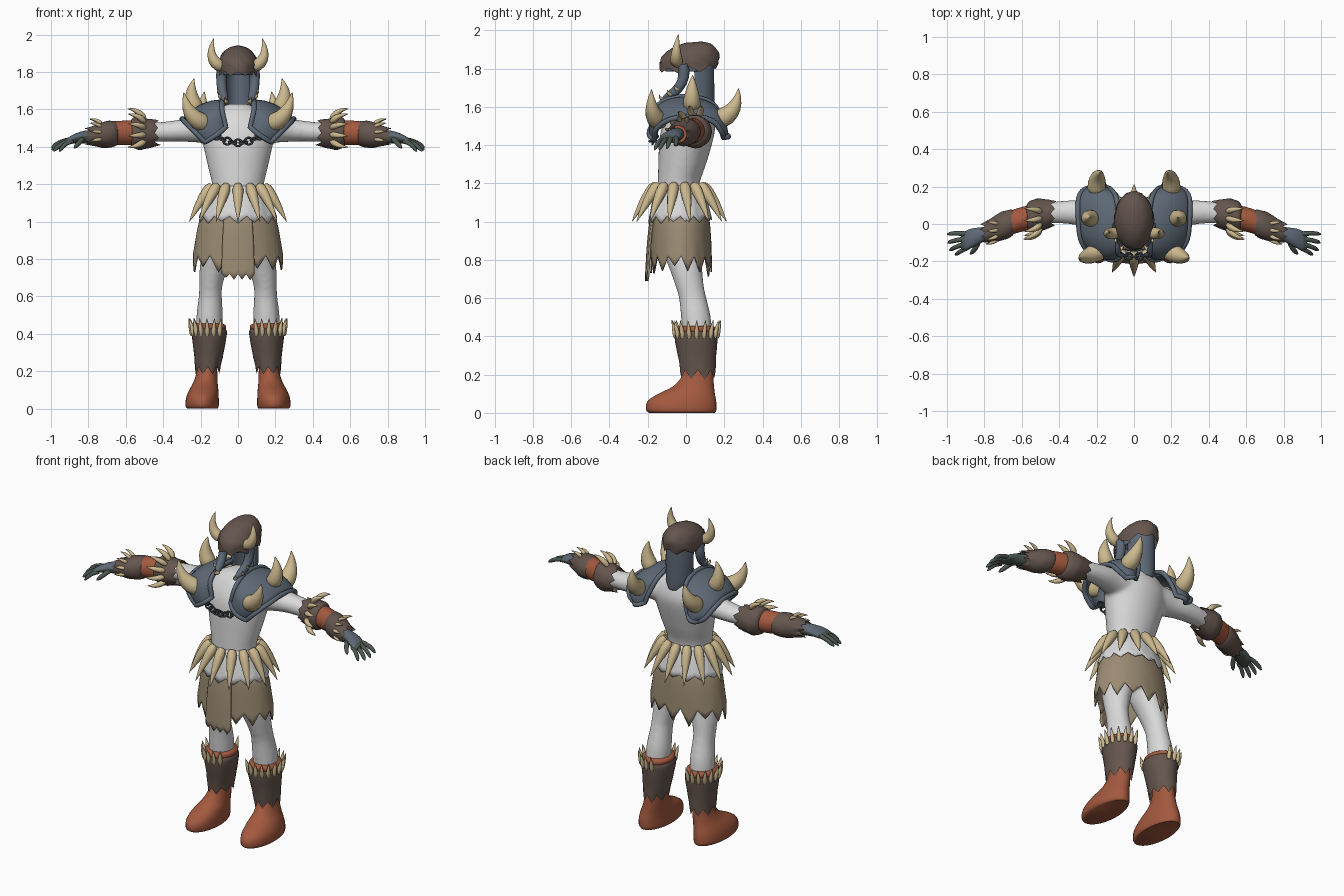
import bpy, bmesh, math, random
from math import cos, sin, pi, radians
from mathutils import Vector

random.seed(4)
old = bpy.data.objects.get("Cube")
if old:
    bpy.data.objects.remove(old)


def material(name, *rgb):
    m = bpy.data.materials.new(name)
    m.use_nodes = True
    m.diffuse_color = (*rgb, 1)
    m.node_tree.nodes["Principled BSDF"].inputs["Base Color"].default_value = (*rgb, 1)
    return m


PALE = material("pale grey", .7, .7, .7)
TAN = material("tan cloth", .33, .26, .17)
BONE = material("bone", .6, .48, .27)
FUR = material("brown fur", .13, .092, .076)
RUST = material("rust leather", .37, .1, .05)
STEEL = material("blue grey steel", .11, .14, .18)
GLOVE = material("dark green grey", .075, .1, .085)
CHAIN = material("dark chain", .06, .07, .08)


def finish(name, verts, faces, mat, mirror=False, thick=0, angle=45):
    me = bpy.data.meshes.new(name)
    me.from_pydata([tuple(v) for v in verts], [], faces)
    bm = bmesh.new()
    bm.from_mesh(me)
    bmesh.ops.recalc_face_normals(bm, faces=bm.faces)
    bm.to_mesh(me)
    bm.free()
    me.materials.append(mat)
    ob = bpy.data.objects.new(name, me)
    bpy.context.collection.objects.link(ob)
    bpy.ops.object.select_all(action='DESELECT')
    ob.select_set(True)
    bpy.context.view_layer.objects.active = ob
    bpy.ops.object.shade_smooth_by_angle(angle=radians(angle))
    if thick:
        ob.modifiers.new("Thickness", 'SOLIDIFY').thickness = thick
    if mirror:
        ob.modifiers.new("Mirror", 'MIRROR').use_mirror_merge = False
    return ob


def smooth_path(st, k=3):
    """Catmull-Rom interpolation through tuples of any length."""
    out = []
    for i in range(len(st) - 1):
        p = [st[max(i - 1, 0)], st[i], st[i + 1], st[min(i + 2, len(st) - 1)]]
        for j in range(k):
            t = j / k
            out.append([b + .5 * t * (c - a + t * (2*a - 5*b + 4*c - d + t * (3*(b - c) + d - a)))
                        for a, b, c, d in zip(*p)])
    return out + [list(st[-1])]


def loft(name, st, mat, axis='z', n=32, arc=None, jag=0, fuzz=0, caps=True, tilt=0, **kw):
    """Elliptic rings (position, centre 1, centre 2, radius 1, radius 2); jag tears the last ring."""
    rings = smooth_path(st)
    cols = n + 1 if arc else n
    a0, a1 = [radians(a) for a in arc] if arc else (0, 2 * pi)
    down = 1 if rings[-1][0] > rings[0][0] else -1
    teeth = [random.uniform(.45, 1) for _ in range(n // 4 + 1)]
    verts, faces = [], []
    for k, (t, c1, c2, r1, r2) in enumerate(rings):
        for i in range(cols):
            a = a0 + (a1 - a0) * i / n
            f = 1 + random.uniform(-fuzz, fuzz)
            pull = max(0, k - len(rings) + 4) / 3
            tt = t + down * jag * pull * teeth[i // 4] * (0, .5, 1, .5)[i % 4]
            u, v = c1 + r1 * f * cos(a), c2 + r2 * f * sin(a)
            verts.append((u, v, tt + tilt * v) if axis == 'z' else (tt, u, v))
    for k in range(len(rings) - 1):
        for i in range(n):
            j = (i + 1) % cols
            faces.append((k*cols + i, k*cols + j, (k+1)*cols + j, (k+1)*cols + i))
    if caps and not arc:
        faces.append(tuple(range(n)))
        if not jag:
            faces.append(tuple(range(len(verts) - n, len(verts))))
    return finish(name, verts, faces, mat, **kw)


SPIKE = (.7, 1, .98, .88, .74, .55, .32, .04)
FINGER = (.9, 1, .95, .9, .9, .85, .75, .3)


def horns(name, items, mat, shape=SPIKE, n=10, **kw):
    """Bent tapering tubes: (base, control, tip, radius)."""
    verts, faces = [], []
    for b, c, t, r in items:
        b, c, t = Vector(b), Vector(c), Vector(t)
        side = (b - c).cross(t - c)
        side = side.normalized() if side.length > 1e-5 else (t - b).orthogonal().normalized()
        o = len(verts)
        for k, w in enumerate(shape):
            s = k / (len(shape) - 1)
            p = b * (1-s)**2 + c * 2*s*(1-s) + t * s*s
            d = ((c - b) * (1-s) + (t - c) * s).normalized()
            up = d.cross(side)
            verts += [p + (side * cos(2*pi*i/n) + up * sin(2*pi*i/n)) * r * w for i in range(n)]
        for k in range(len(shape) - 1):
            faces += [(o + k*n + i, o + k*n + (i+1) % n, o + (k+1)*n + (i+1) % n, o + (k+1)*n + i)
                      for i in range(n)]
        faces += [tuple(range(o, o + n)), tuple(range(len(verts) - n, len(verts)))]
    return finish(name, verts, faces, mat, angle=60, **kw)


# Body: torso, arms and legs fused into one smooth skin
torso = loft("body", [(.88, -.02, 0, .14, .11), (1.05, -.03, 0, .15, .12), (1.18, -.04, 0, .137, .108),
                      (1.3, -.02, 0, .162, .125), (1.42, 0, 0, .188, .14), (1.5, .015, 0, .195, .138),
                      (1.57, .025, 0, .165, .11), (1.61, .03, 0, .1, .08), (1.63, .03, 0, .05, .05)], PALE)
for v in torso.data.vertices:   # ring centres run along y
    v.co.y, v.co.x = v.co.y + (c := 0), v.co.x
torso.data.clear_geometry()
bpy.data.objects.remove(torso)
torso = loft("body", [(.88, 0, -.02, .14, .11), (1.05, 0, -.03, .15, .12), (1.18, 0, -.04, .137, .108),
                      (1.3, 0, -.02, .162, .125), (1.42, 0, 0, .188, .14), (1.5, 0, .015, .195, .138),
                      (1.57, 0, .025, .165, .11), (1.61, 0, .03, .1, .08), (1.63, 0, .03, .05, .05)], PALE)
arm = loft("arm", [(.08, .03, 1.5, .1, .085), (.2, .04, 1.5, .085, .078), (.3, .06, 1.488, .068, .06),
                   (.42, .062, 1.48, .058, .052), (.56, .045, 1.475, .05, .05)], PALE, axis='x')
leg = loft("leg", [(.97, .08, -.02, .075, .1), (.85, .105, -.02, .085, .1), (.75, .13, .0, .075, .085),
                   (.66, .145, .02, .062, .074), (.6, .148, .035, .062, .072), (.5, .152, .052, .07, .078),
                   (.4, .155, .058, .068, .075), (.25, .16, .06, .045, .06)], PALE)
for ob in (torso, arm, leg):
    ob.select_set(True)
bpy.context.view_layer.objects.active = torso
bpy.ops.object.join()
torso.modifiers.new("Mirror", 'MIRROR').use_mirror_merge = False
skin = torso.modifiers.new("Fuse", 'REMESH')
skin.mode, skin.voxel_size, skin.use_smooth_shade = 'VOXEL', .012, True
torso.modifiers.new("Soften", 'SMOOTH').iterations = 6

# Boots with fur cuffs, rust rims and a row of teeth
loft("boots", [(0, .19, -.02, .08, .172), (.015, .192, -.025, .089, .184), (.06, .19, -.022, .087, .18),
               (.1, .183, .003, .078, .148), (.14, .174, .04, .065, .106), (.2, .166, .062, .055, .08),
               (.28, .163, .065, .05, .07)], RUST, mirror=True)
loft("boot_cuffs", [(.425, .153, .054, .088, .106), (.4, .153, .053, .094, .113), (.3, .156, .058, .08, .1),
                    (.225, .162, .062, .067, .092)], FUR, jag=.055, fuzz=.015, mirror=True)
loft("boot_rims", [(.415, .153, .054, .075, .09), (.425, .153, .054, .088, .102),
                   (.445, .153, .054, .088, .102), (.455, .153, .054, .072, .085)], RUST, mirror=True)


def ring_horns(cx, cy, r, reach, z, radius, angles):
    """Horns round an ellipse: r, reach are (x, y) radii; z is (base, control, tip)."""
    out = []
    for a in angles:
        c, s = cos(radians(a)), sin(radians(a))
        p = [(cx + c * (r[0] + f * reach), cy + s * (r[1] + f * reach), h) for f, h in zip((0, .45, 1), z)]
        out.append((*p, radius))
    return out


horns("boot_teeth", ring_horns(.153, .054, (.09, .107), .022, (.39, .44, .485), .013, range(-125, 126, 21)),
      BONE, n=8, mirror=True)

# Waist: pale ragged band, torn skirt, front flap and hanging horns
loft("waist_band", [(1.19, 0, -.035, .14, .114), (1.12, 0, -.032, .172, .142), (1.03, 0, -.03, .208, .166)],
     PALE, n=56, jag=.04, caps=False, thick=.008)
loft("skirt", [(1.09, 0, -.03, .165, .135), (1.0, 0, -.028, .208, .152), (.9, 0, -.026, .228, .158),
               (.82, 0, -.025, .242, .162)], TAN, n=56, jag=.11, caps=False, thick=.008)
loft("skirt_flap", [(1.03, 0, -.03, .2, .155), (.95, 0, -.03, .215, .168), (.83, 0, -.03, .23, .178),
                    (.72, 0, -.03, .235, .184)], TAN, n=16, arc=(-112, -68), jag=.04, thick=.01)
horns("waist_horns", ring_horns(0, -.035, (.142, .122), .125, (1.195, 1.13, 1.0), .029,
                                [-90 + i * 360 / 14 for i in range(14)]), BONE)

# Shoulder plates: arched saddles with a rolled rim
plate = smooth_path([(.12, -.165, 1.465, .055, -.04), (.16, -.155, 1.54, .075, -.055),
                     (.185, -.08, 1.59, .1, -.055), (.19, .04, 1.6, .108, -.05), (.195, .14, 1.57, .1, -.045),
                     (.195, .185, 1.5, .07, -.03), (.185, .195, 1.45, .035, -.01)], 4)
cols = 9
verts = []
for x, y, z, hx, hz in plate:
    out = (Vector((x, y, z)) - Vector((.15, .02, 1.48))).normalized()
    for i in range(cols):
        v = i / (cols - 1) * 2 - 1
        verts.append(Vector((x + v * hx, y, z + v * hz)) + out * .028 * (1 - v * v))
rows = len(plate)
finish("shoulder_plates", verts, [(k*cols + i, k*cols + i + 1, (k+1)*cols + i + 1, (k+1)*cols + i)
                                  for k in range(rows - 1) for i in range(cols - 1)],
       STEEL, mirror=True, thick=.02)
edge = ([verts[i] for i in range(cols)] + [verts[k*cols + cols - 1] for k in range(1, rows)]
        + [verts[(rows-1)*cols + i] for i in range(cols - 2, -1, -1)] + [verts[k*cols] for k in range(rows - 2, 0, -1)])
rim = bpy.data.curves.new("shoulder_rims", 'CURVE')
rim.dimensions, rim.bevel_depth, rim.bevel_resolution = '3D', .014, 2
line = rim.splines.new('POLY')
line.points.add(len(edge) - 1)
line.use_cyclic_u = True
for p, e in zip(line.points, edge):
    p.co = (*e, 1)
rim.materials.append(STEEL)
rim_ob = bpy.data.objects.new("shoulder_rims", rim)
bpy.context.collection.objects.link(rim_ob)
rim_ob.modifiers.new("Mirror", 'MIRROR').use_mirror_merge = False
horns("shoulder_horns", [((.16, -.13, 1.52), (.27, -.19, 1.54), (.29, -.18, 1.69), .05),
                         ((.215, .03, 1.59), (.27, .03, 1.66), (.235, .035, 1.765), .045),
                         ((.2, .16, 1.53), (.2, .27, 1.56), (.18, .275, 1.695), .05)], BONE, n=14, mirror=True)

# Chest chain
for i in range(9):
    f = i / 4 - 1
    bpy.ops.mesh.primitive_torus_add(major_radius=.018, minor_radius=.006, major_segments=14, minor_segments=6,
                                     location=(f * .115, -.175 + .02 * f * f, 1.422 + .035 * f * f),
                                     rotation=(pi / 2 if i % 2 == 0 else .3, -.5 * f if i % 2 else 0, 0))
    link = bpy.context.object
    link.name, link.scale.x = "chain_link", 1.15
    link.data.materials.append(CHAIN)
    bpy.ops.object.shade_smooth_by_angle(angle=radians(60))

# Arm guards: ragged fur, rust bracer, spikes
loft("upper_fur_cuffs", [(.575, .04, 1.475, .06, .06), (.56, .04, 1.475, .08, .08), (.52, .046, 1.47, .088, .086),
                         (.47, .052, 1.472, .08, .077), (.445, .056, 1.475, .07, .07)], FUR, axis='x',
     jag=.035, fuzz=.02, mirror=True)
loft("bracers", [(.53, .04, 1.475, .066, .066), (.6, .025, 1.475, .066, .066), (.68, .0, 1.472, .064, .062)],
     RUST, axis='x', mirror=True)
loft("lower_fur_cuffs", [(.64, .01, 1.472, .06, .055), (.66, .003, 1.47, .074, .069), (.71, -.013, 1.465, .077, .071),
                         (.76, -.032, 1.46, .066, .058), (.795, -.048, 1.456, .05, .046)], FUR, axis='x',
     jag=.03, fuzz=.02, mirror=True)


def arm_spikes(x, cy, cz, r, reach, run, radius, angles):
    out = []
    for a in angles:
        c, s = cos(radians(a)), sin(radians(a))
        out.append(tuple((x + dx, cy + c * q, cz + s * q) for dx, q in
                         ((0, r), (run * .35, r + reach * .9), (run, r + reach))) + (radius,))
    return out


horns("arm_spikes", arm_spikes(.5, .048, 1.475, .078, .055, .09, .017, range(75, 216, 28))
      + arm_spikes(.73, -.02, 1.462, .062, .028, .065, .011, range(70, 200, 32)), BONE, n=8, mirror=True)

# Gloves: steel on the back of the hand, dark palm and fingers
hand = loft("hands", [(.77, -.045, 1.457, .036, .034), (.82, -.06, 1.452, .042, .034), (.87, -.077, 1.445, .052, .026),
                      (.905, -.09, 1.432, .05, .02), (.925, -.098, 1.425, .035, .014)], GLOVE, axis='x', mirror=True)
hand.data.materials.append(STEEL)
for p in hand.data.polygons:
    if p.normal.z > .25 and p.center.x < .9:
        p.material_index = 1
horns("fingers", [((.89, -.055, 1.437), (.95, -.045, 1.435), (.997, -.055, 1.395), .014),
                  ((.9, -.08, 1.433), (.955, -.085, 1.43), (.995, -.1, 1.383), .014),
                  ((.9, -.105, 1.43), (.95, -.12, 1.42), (.985, -.14, 1.377), .014),
                  ((.885, -.125, 1.43), (.93, -.145, 1.42), (.955, -.165, 1.375), .013),
                  ((.83, -.085, 1.445), (.84, -.13, 1.43), (.875, -.16, 1.395), .015)],
      GLOVE, shape=FINGER, mirror=True)

# Helmet: fur cap, neck guard, cheek guards, teeth and horns
loft("fur_cap", [(1.935, 0, .04, .02, .04), (1.92, 0, .035, .06, .095), (1.885, 0, .025, .092, .138),
                 (1.845, 0, .018, .106, .155), (1.81, 0, .015, .105, .15)], FUR, jag=.035, fuzz=.035, tilt=.08)
loft("neck_guard", [(1.87, 0, .03, .08, .115), (1.78, 0, .035, .086, .112), (1.68, 0, .04, .085, .108),
                    (1.6, 0, .05, .078, .098), (1.56, 0, .055, .06, .09)], STEEL, n=24, arc=(5, 175), thick=.014)
loft("brow_band", [(1.85, 0, .02, .085, .125), (1.81, 0, .02, .09, .13), (1.785, 0, .02, .088, .127)],
     STEEL, arc=(-200, 20), thick=.012)
horns("cheek_guards", [((.085, -.015, 1.82), (.098, .01, 1.7), (.066, -.115, 1.645), .03)],
      STEEL, shape=(1, 1, .95, .9, .85, .85, .75, .4), mirror=True)
horns("cheek_teeth", [((.09, -.03, 1.7), (.105, -.055, 1.68), (.112, -.06, 1.715), .012),
                      ((.08, -.07, 1.67), (.1, -.09, 1.655), (.105, -.1, 1.69), .012),
                      ((.062, -.1, 1.645), (.065, -.135, 1.63), (.07, -.14, 1.665), .012)], BONE, n=8, mirror=True)
horns("cap_horns", [((.08, -.045, 1.825), (.17, -.06, 1.86), (.13, -.04, 1.98), .032)], BONE, n=14, mirror=True)
